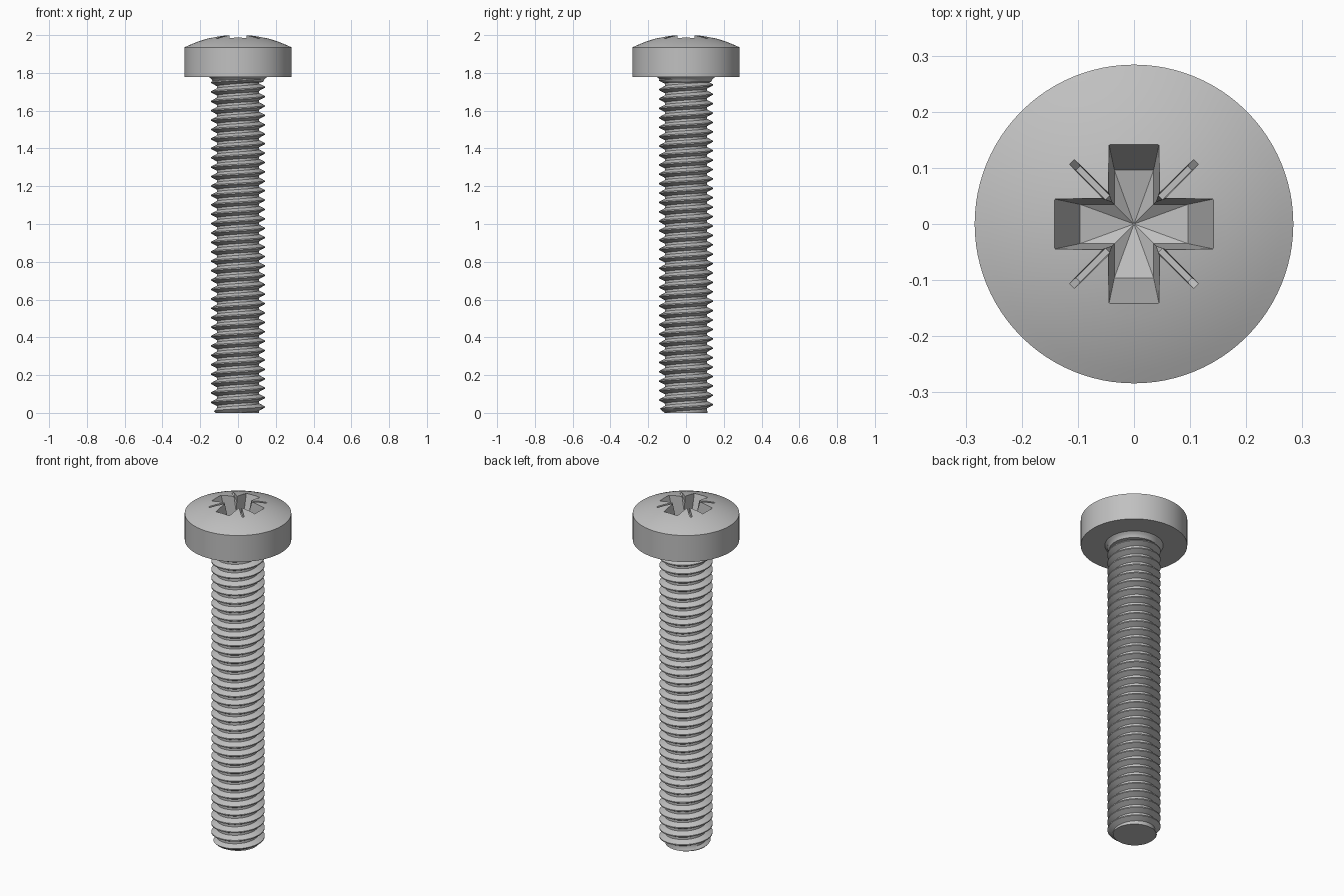
import bpy, bmesh
from math import sin, cos, pi, radians

if "Cube" in bpy.data.objects:
    bpy.data.objects.remove(bpy.data.objects["Cube"])

HEAD_R, HEAD_Z, RIM_Z = 0.284, 1.779, 1.935
MAJOR, MINOR, PITCH = 0.142, 0.112, 0.0498

steel = bpy.data.materials.new("steel grey")
steel.use_nodes = True
steel.diffuse_color = (0.53, 0.53, 0.53, 1)
steel.node_tree.nodes["Principled BSDF"].inputs["Base Color"].default_value = steel.diffuse_color


def make_object(name, bm):
    bmesh.ops.recalc_face_normals(bm, faces=bm.faces)
    mesh = bpy.data.meshes.new(name)
    bm.to_mesh(mesh)
    bm.free()
    mesh.materials.append(steel)
    obj = bpy.data.objects.new(name, mesh)
    bpy.context.collection.objects.link(obj)
    return obj


def activate(obj):
    bpy.ops.object.select_all(action='DESELECT')
    obj.select_set(True)
    bpy.context.view_layer.objects.active = obj


def smooth(obj, angle=30):
    activate(obj)
    bpy.ops.object.shade_smooth_by_angle(angle=radians(angle))


def bridge(bm, a, b):
    n = len(a)
    for i in range(n):
        bm.faces.new((a[i], a[(i + 1) % n], b[(i + 1) % n], b[i]))


def loft(name, rings):
    """Join rings of points into a closed solid; a one-point ring makes a tip."""
    bm = bmesh.new()
    loops = [[bm.verts.new(p) for p in ring] for ring in rings]
    bm.faces.new(loops[0])
    for a, b in zip(loops, loops[1:]):
        if len(b) == 1:
            for i in range(len(a)):
                bm.faces.new((a[i], a[(i + 1) % len(a)], b[0]))
        else:
            bridge(bm, a, b)
    if len(loops[-1]) > 1:
        bm.faces.new(loops[-1])
    return make_object(name, bm)


def circle(r, z, n=96):
    return [(r * cos(2 * pi * i / n), r * sin(2 * pi * i / n), z) for i in range(n)]


def cut(target, cutter):
    cutter.hide_render = True
    mod = target.modifiers.new("cut", 'BOOLEAN')
    mod.operation, mod.solver, mod.object = 'DIFFERENCE', 'EXACT', cutter
    activate(target)
    bpy.ops.object.modifier_apply(modifier=mod.name)
    bpy.data.objects.remove(cutter)


def cross_ring(w, reach, z, turn=0.0):
    """Outline of a four-armed cross with half-width w."""
    pts = []
    for k in range(4):
        a = k * pi / 2 + turn
        for x, y in ((reach, -w), (reach, w), (w, w)):
            pts.append((x * cos(a) - y * sin(a), x * sin(a) + y * cos(a), z))
    return pts


# Domed head
def dome(r):
    return 2.0035 - r * r / 1.178


radii = [HEAD_R * k / 12 for k in range(12, 0, -1)]
head = loft("head", [circle(HEAD_R, HEAD_Z)] + [circle(r, dome(r)) for r in radii]
            + [[(0, 0, dome(0))]])

# Cross recess with tapered arms and a pointed floor
cut(head, loft("cross_cutter", [cross_ring(0.047, 0.153, 2.02), cross_ring(0.035, 0.096, 1.85),
                                [(0, 0, 1.825)]]))
# Notches in the corners of the recess
cut(head, loft("corner_cutter", [cross_ring(0.011, 0.077, 2.02, pi / 4),
                                 cross_ring(0.008, 0.045, 1.86, pi / 4)]))
# Shallow radial marks
cut(head, loft("mark_cutter", [cross_ring(0.0075, 0.185, 2.01, pi / 4),
                               cross_ring(0.0055, 0.141, 1.968, pi / 4)]))
smooth(head)

# Flared neck under the head
neck = loft("neck_fillet", [circle(r, z) for r, z in (
    (0.11, 1.748), (0.132, 1.752), (0.137, 1.762), (0.145, 1.771), (0.157, 1.78))])
smooth(neck, 50)

# Threaded shank: a thread profile swept along a right-handed helix
bm = bmesh.new()
STEPS = 64
TURNS = int(HEAD_Z / PITCH) + 4
profile = [(0.0, MINOR), (0.25, MINOR), (0.5625, MAJOR), (0.6875, MAJOR), (1.0, MINOR)]
rows = []
for i in range(TURNS * STEPS + 1):
    a = 2 * pi * i / STEPS
    row = []
    for t, r in profile:
        z = PITCH * (i / STEPS + t - 2)
        r = min(r, max(0.05, 0.118 + 0.9 * z))      # chamfered tip
        row.append(bm.verts.new((r * cos(a), r * sin(a), z)))
    rows.append(row)
for p, q in zip(rows, rows[1:]):
    for j in range(len(profile) - 1):
        bm.faces.new((p[j], q[j], q[j + 1], p[j + 1]))
bmesh.ops.remove_doubles(bm, verts=bm.verts, dist=0.00001)
for height, normal in ((0, (0, 0, -1)), (HEAD_Z + 0.006, (0, 0, 1))):
    geom = bm.verts[:] + bm.edges[:] + bm.faces[:]
    res = bmesh.ops.bisect_plane(bm, geom=geom, plane_co=(0, 0, height), plane_no=normal,
                                 clear_outer=True, dist=0.000001)
    rim = [e for e in res["geom_cut"] if isinstance(e, bmesh.types.BMEdge)]
    bmesh.ops.contextual_create(bm, geom=rim)
shank = make_object("threaded_shank", bm)
smooth(shank, 35)
